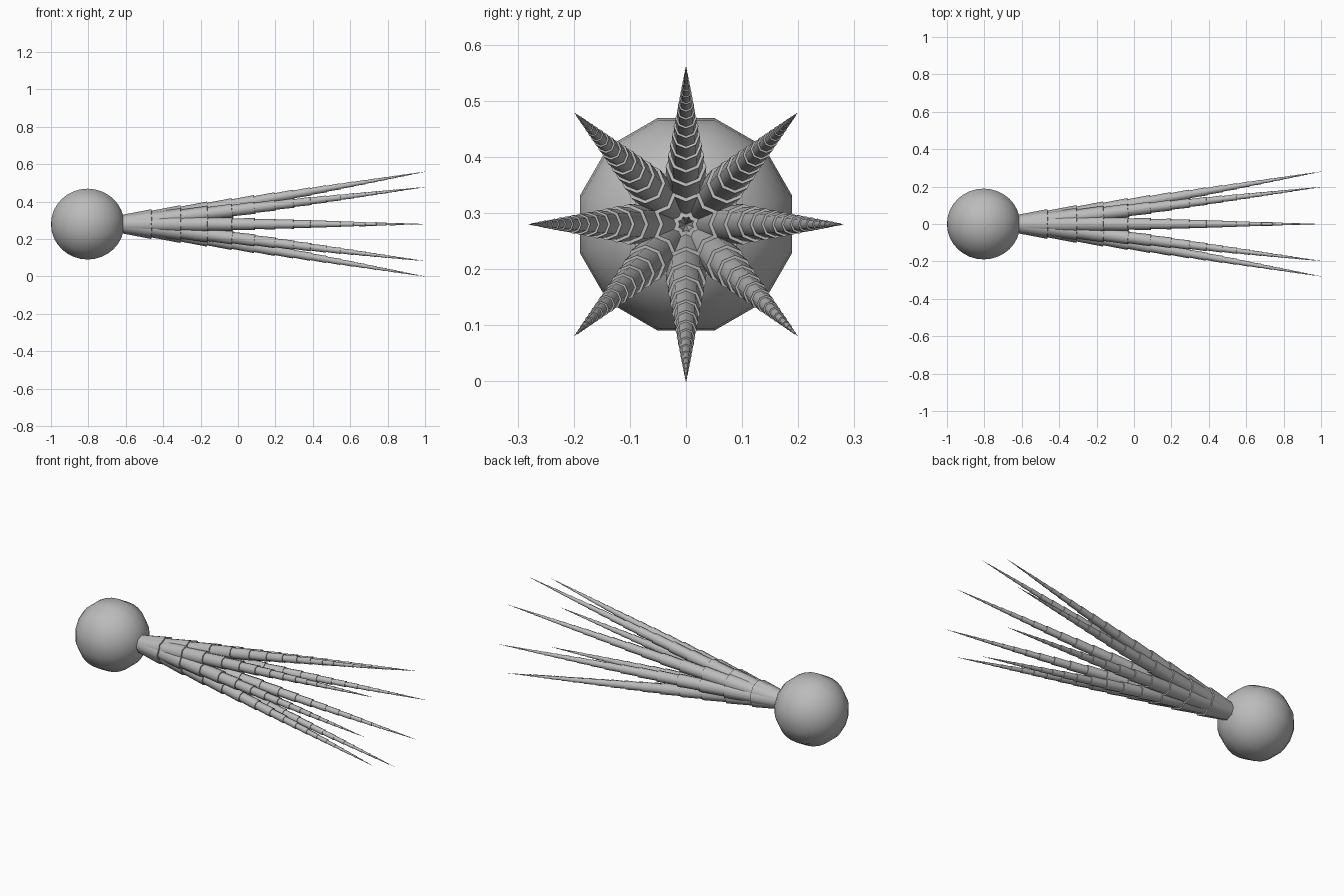
import bpy, bmesh, math
from mathutils import Vector, Matrix

if "Cube" in bpy.data.objects:
    bpy.data.objects.remove(bpy.data.objects["Cube"])

CZ = 0.28

grey = bpy.data.materials.new("plain grey")
grey.diffuse_color = (0.5, 0.5, 0.5, 1)
grey.use_nodes = True
grey.node_tree.nodes["Principled BSDF"].inputs["Base Color"].default_value = grey.diffuse_color


def finish(name, bm, angle):
    bmesh.ops.recalc_face_normals(bm, faces=bm.faces[:])
    me = bpy.data.meshes.new(name)
    bm.to_mesh(me)
    bm.free()
    me.materials.append(grey)
    ob = bpy.data.objects.new(name, me)
    bpy.context.collection.objects.link(ob)
    bpy.ops.object.select_all(action='DESELECT')
    ob.select_set(True)
    bpy.context.view_layer.objects.active = ob
    bpy.ops.object.shade_smooth_by_angle(angle=math.radians(angle))
    return ob


# Ball: twelve-sided around the x axis
bm = bmesh.new()
bmesh.ops.create_uvsphere(bm, u_segments=12, v_segments=16, radius=0.196)
spin = Matrix.Rotation(math.radians(15), 4, 'Z')
turn = Matrix.Rotation(math.radians(90), 4, 'Y')
bmesh.ops.transform(bm, matrix=Matrix.Translation((-0.804, 0, CZ)) @ turn @ spin, verts=bm.verts[:])
finish("ball", bm, 40)

# Tapering stepped profile shared by all strands: (distance fraction, radius)
SEGMENTS, RATIO, BASE_R, SIDES = 19, 0.915, 0.053, 8
total = sum(RATIO ** i for i in range(SEGMENTS))
profile, t = [], 0.0
for i in range(SEGMENTS):
    step = RATIO ** i / total
    r = BASE_R * (1 - t)
    t2 = min(1.0, t + step)
    if i == SEGMENTS - 1:
        profile += [(t, r * 0.8), (1.0, 0.0008)]
    else:
        profile += [(t, r * 0.9), (t2, r * 0.96)]
    t = t2


# Strands: segmented spikes fanning out from the ball
def strand(name, angle):
    out = Vector((0, math.cos(angle), math.sin(angle)))
    side = Vector((0, -math.sin(angle), math.cos(angle)))
    start = Vector((-0.625, 0, CZ))
    end = Vector((1.0, 0, CZ)) + out * 0.28
    axis = (end - start).normalized()
    up = side.cross(axis).normalized()
    bm = bmesh.new()
    rings = []
    for f, r in profile:
        c = start.lerp(end, f)
        ring = []
        for k in range(SIDES):
            a = 2 * math.pi * k / SIDES
            ring.append(bm.verts.new(c + up * (r * math.cos(a)) + side * (r * math.sin(a))))
        rings.append(ring)
    for a, b in zip(rings, rings[1:]):
        for k in range(SIDES):
            n = (k + 1) % SIDES
            bm.faces.new((a[k], a[n], b[n], b[k]))
    bm.faces.new(rings[0])
    bm.faces.new(rings[-1])
    finish(name, bm, 50)


for i in range(8):
    strand(f"strand_{i + 1}", i * math.pi / 4)
